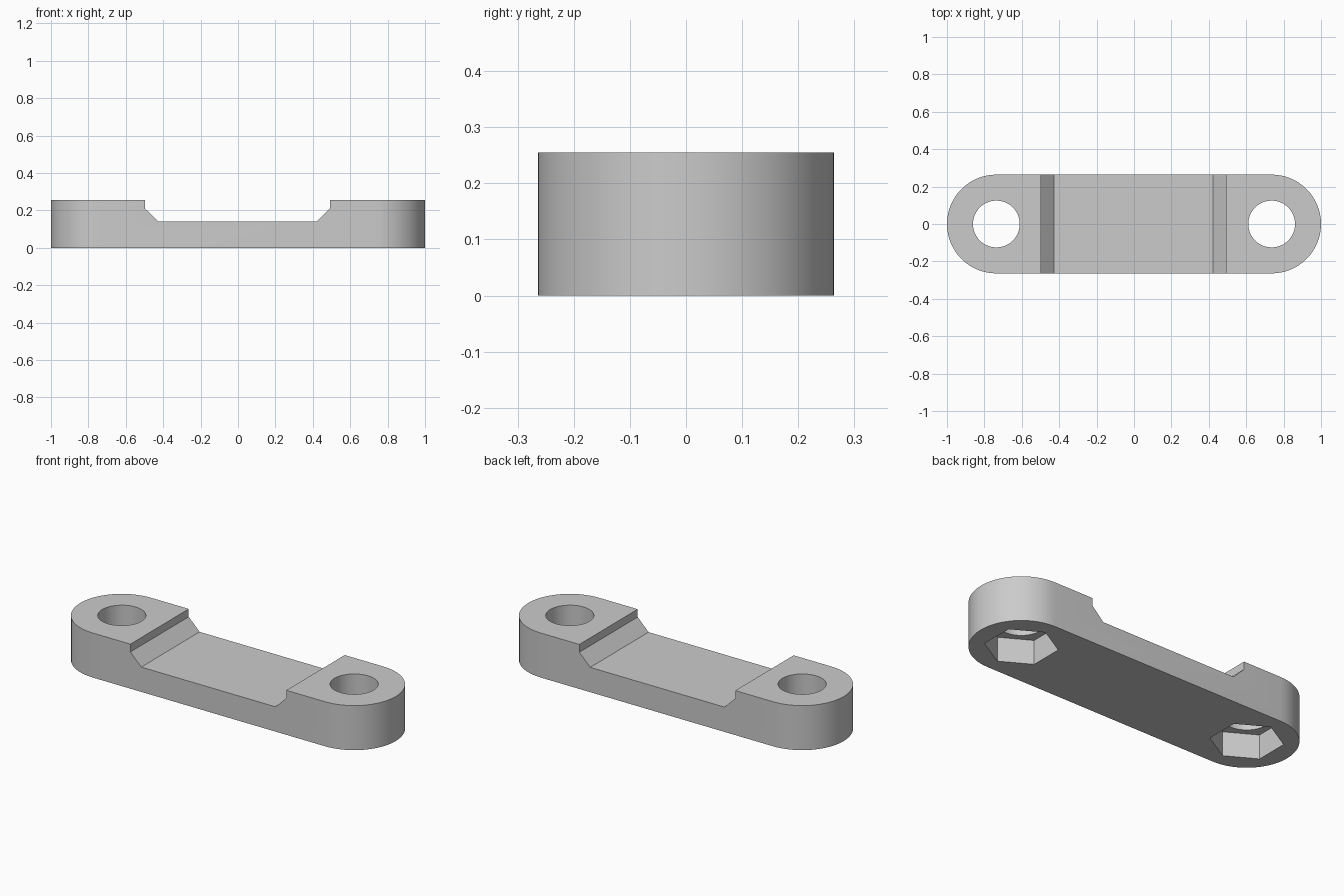
import bpy
import bmesh
from math import cos, sin, pi, radians

if "Cube" in bpy.data.objects:
    bpy.data.objects.remove(bpy.data.objects["Cube"], do_unlink=True)

HEIGHT = 0.255
END_RADIUS = 0.264
HOLE_X = 0.736
HOLE_RADIUS = 0.125
NUT_RADIUS = 0.187
NUT_DEPTH = 0.138
SEGMENTS = 64

grey = bpy.data.materials.new("grey")
grey.use_nodes = True
colour = (0.6, 0.6, 0.6, 1)
grey.diffuse_color = colour
grey.node_tree.nodes["Principled BSDF"].inputs["Base Color"].default_value = colour


def prism(name, points, offset):
    """Extrude a closed outline of 3D points along an offset."""
    bm = bmesh.new()
    face = bm.faces.new([bm.verts.new(p) for p in points])
    grown = bmesh.ops.extrude_face_region(bm, geom=[face])["geom"]
    moved = [g for g in grown if isinstance(g, bmesh.types.BMVert)]
    bmesh.ops.translate(bm, verts=moved, vec=offset)
    bmesh.ops.recalc_face_normals(bm, faces=bm.faces)
    mesh = bpy.data.meshes.new(name)
    bm.to_mesh(mesh)
    bm.free()
    mesh.materials.append(grey)
    obj = bpy.data.objects.new(name, mesh)
    bpy.context.collection.objects.link(obj)
    return obj


def arc(x, radius, start, sweep, steps, z):
    angles = [start + sweep * i / steps for i in range(steps + 1)]
    return [(x + radius * cos(a), radius * sin(a), z) for a in angles]


def cut(target, cutter):
    """Subtract the cutter from the target and discard it."""
    mod = target.modifiers.new("cut", "BOOLEAN")
    mod.operation = "DIFFERENCE"
    mod.solver = "EXACT"
    mod.object = cutter
    cutter.hide_render = True
    bpy.context.view_layer.objects.active = target
    bpy.ops.object.modifier_apply(modifier=mod.name)
    bpy.data.objects.remove(cutter, do_unlink=True)


# Bar with fully rounded ends
outline = (arc(HOLE_X, END_RADIUS, -pi / 2, pi, SEGMENTS // 2, 0)
           + arc(-HOLE_X, END_RADIUS, pi / 2, pi, SEGMENTS // 2, 0))
bar = prism("clamp_bar", outline, (0, 0, HEIGHT))

# Recessed middle with sloped shoulders under a short upright step
notch = [(-0.497, 0.5), (-0.497, 0.21), (-0.428, 0.142),
         (0.422, 0.142), (0.491, 0.21), (0.491, 0.5)]
cut(bar, prism("notch_cutter", [(x, -0.5, z) for x, z in notch], (0, 1, 0)))

# Screw holes and hexagonal nut pockets at both ends
for x in (-HOLE_X, HOLE_X):
    circle = arc(x, HOLE_RADIUS, 0, 2 * pi, SEGMENTS, -0.1)[:-1]
    cut(bar, prism("hole_cutter", circle, (0, 0, 0.6)))
    hexagon = arc(x, NUT_RADIUS, pi / 2, 2 * pi, 6, -0.1)[:-1]
    cut(bar, prism("nut_cutter", hexagon, (0, 0, 0.1 + NUT_DEPTH)))

# Smooth curved walls with crisp edges
bpy.ops.object.select_all(action="DESELECT")
bar.select_set(True)
bpy.context.view_layer.objects.active = bar
bpy.ops.object.shade_smooth_by_angle(angle=radians(30))
